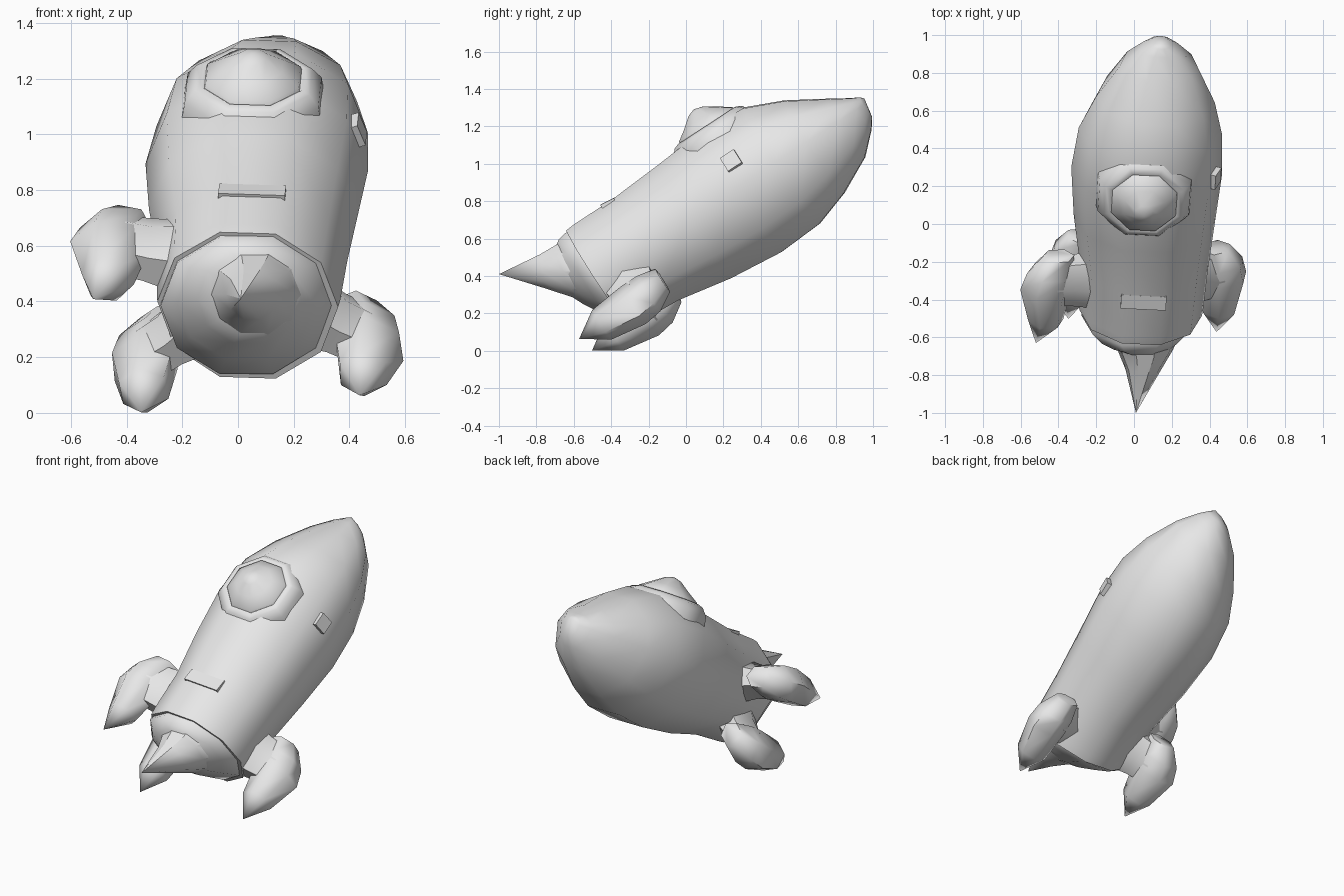
import bpy, bmesh, math
from mathutils import Vector

if "Cube" in bpy.data.objects:
    bpy.data.objects.remove(bpy.data.objects["Cube"])

grey = bpy.data.materials.new("light grey")
grey.diffuse_color = (0.8, 0.8, 0.8, 1)
grey.use_nodes = True
grey.node_tree.nodes["Principled BSDF"].inputs["Base Color"].default_value = grey.diffuse_color

# Frame of the tilted ship: base centre, long axis, sideways and upward directions
BASE = Vector((0.035, -0.47, 0.39))
AXIS = Vector((0.1, 1.44, 0.94)).normalized()
UP = Vector((1, 0, 0)).cross(AXIS).normalized()
SIDE = AXIS.cross(UP).normalized()


def at(t, s=0.0, u=0.0):
    return BASE + AXIS * t + SIDE * s + UP * u


def ring(c, a, b, ra, up, low=None, n=10, turn=0.0):
    """Closed section around c, with separate upper and lower radii."""
    low = up if low is None else low
    pts = []
    for k in range(n):
        w = 2 * math.pi * (k + turn) / n
        h = math.sin(w)
        pts.append(c + a * (ra * math.cos(w)) + b * (h * (up if h > 0 else low)))
    return pts


def loft(name, rings, angle=50):
    bm = bmesh.new()
    rows = [[bm.verts.new(p) for p in r] for r in rings]
    n = len(rows[0])
    for r0, r1 in zip(rows, rows[1:]):
        for k in range(n):
            j = (k + 1) % n
            bm.faces.new((r0[k], r0[j], r1[j], r1[k]))
    bm.faces.new(rows[0][::-1])
    bm.faces.new(rows[-1])
    bmesh.ops.remove_doubles(bm, verts=bm.verts, dist=0.0005)
    bmesh.ops.recalc_face_normals(bm, faces=bm.faces)
    mesh = bpy.data.meshes.new(name)
    bm.to_mesh(mesh)
    bm.free()
    mesh.materials.append(grey)
    ob = bpy.data.objects.new(name, mesh)
    bpy.context.collection.objects.link(ob)
    bpy.ops.object.select_all(action='DESELECT')
    ob.select_set(True)
    bpy.context.view_layer.objects.active = ob
    bpy.ops.object.shade_smooth_by_angle(angle=math.radians(angle))
    return ob


# Hull: position, sideways shift, half width, height above and depth below the axis
q = 1 / math.sin(math.radians(72))
profile = [(0, 0, .325, .305, .315), (.05, 0, .33, .31, .32), (.3, 0, .34, .31, .335),
           (.6, -.015, .375, .33, .39), (.9, -.02, .40, .355, .42),
           (1.15, -.015, .38, .335, .405), (1.35, 0, .315, .25, .34),
           (1.55, .01, .21, .132, .24), (1.66, .01, .11, .065, .135),
           (1.70, .01, .05, .045, .08)]
hull = [ring(at(t, s), SIDE, UP, w, u * q, l * q) for t, s, w, u, l in profile]
hull.append([at(1.72, .01, 0.025)] * 10)
loft("hull", hull)

# Nozzle and flame, bending up from the hull base to a level tip
X = Vector((1, 0, 0))


def tilted(x, y, z, r, deg):
    w = math.radians(deg)
    return ring(Vector((x, y, z)), X, Vector((0, -math.sin(w), math.cos(w))), r, r, n=10)


loft("nozzle", [tilted(.035, -.42, .40, .31, 33), tilted(.03, -.485, .385, .308, 33),
                tilted(.03, -.56, .395, .245, 31), tilted(.04, -.62, .41, .185, 24),
                tilted(.05, -.65, .41, .14, 20)])
loft("flame", [tilted(.05, -.56, .42, .20, 25), tilted(.06, -.66, .425, .15, 18),
               tilted(.05, -.77, .425, .095, 8), [Vector((.01, -1, .41))] * 10], 34)


# Porthole: octagonal mound with a soft rim and a low pointed dome
def disc(r, u, t=.93):
    return ring(at(t, -.035, u), SIDE, AXIS, r, r, n=8, turn=.5)


loft("porthole_rim", [disc(.27, .25), disc(.26, .31), disc(.225, .353),
                      disc(.195, .365), disc(.18, .355)], 60)
loft("porthole_dome", [disc(.19, .345), disc(.18, .373), disc(.115, .415),
                       disc(.05, .46, .925), [at(.92, -.035, .475)] * 8], 60)

# Fins: each is a six-sided pod with a pointed tail, joined to the hull by a neck
fins = {"upper_left": (-.465, -.34, .59, .035), "lower_left": (-.335, -.21, .185, -.01),
        "right": (.47, -.28, .245, -.015)}
pod = [(-.2, -.01, .095, .095), (0, 0, .14, .115),
       (.10, -.015, .125, .11), (.2, -.055, .085, .07)]
for label, (x, y, z, tip) in fins.items():
    c = Vector((x, y, z))
    out = (c - BASE) - AXIS * (c - BASE).dot(AXIS)
    dist = out.length
    out.normalize()
    tan = AXIS.cross(out)
    rings = [[c - AXIS * .345 + out * tip] * 6]
    rings += [ring(c + AXIS * s + out * e, out, tan, a, b, n=6) for s, e, a, b in pod]
    loft(label + "_fin_pod", rings, 60)
    mid = c + AXIS * .04
    loft(label + "_fin_neck",
         [ring(mid - out * (dist - .22), AXIS, tan, .17, .14, n=6, turn=.5),
          ring(mid - out * .14, AXIS, tan, .15, .10, n=6, turn=.5),
          ring(mid - out * .04, AXIS, tan, .14, .10, n=6, turn=.5)], 60)

# Small side hatch and front step, barely proud of the hull
w = math.radians(20)
normal = SIDE * math.cos(w) + UP * math.sin(w)
across = normal.cross(AXIS)
spot = at(.96, .346, .136)
loft("side_hatch", [ring(spot + normal * d, AXIS, across, .062, .062, n=4, turn=.5)
                    for d in (-.03, .01)], 30)
loft("front_step", [[at(t, s, u + (.31 - t) * .12)
                     for t, s in ((.23, -.12), (.23, .12), (.31, .12), (.31, -.12))]
                    for u in (.27, .311)], 30)
